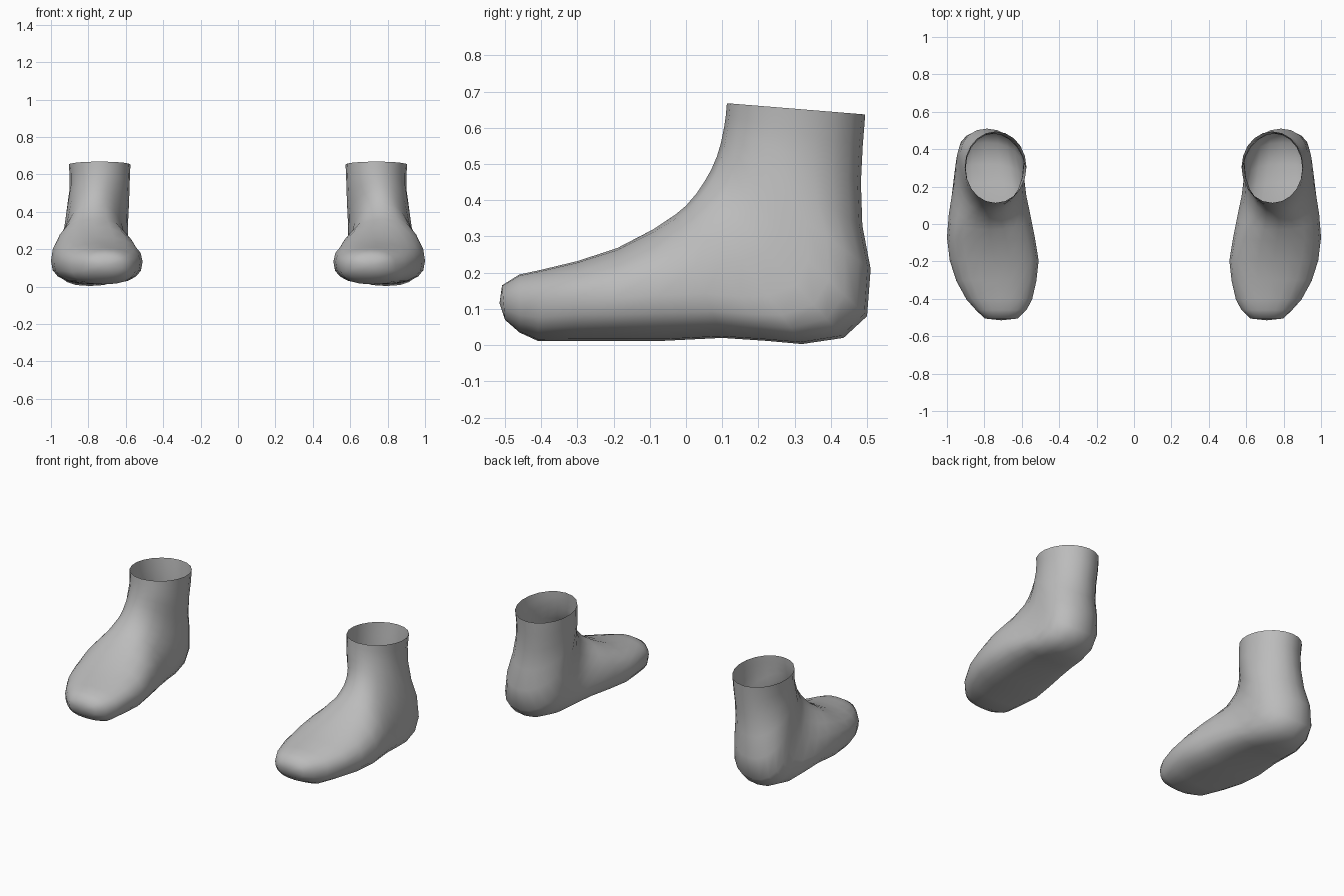
import bpy, bmesh, math

cube = bpy.data.objects.get("Cube")
if cube:
    bpy.data.objects.remove(cube, do_unlink=True)

grey = bpy.data.materials.new("plain grey")
grey.use_nodes = True
COLOUR = (0.5, 0.5, 0.5, 1)
grey.diffuse_color = COLOUR
grey.node_tree.nodes["Principled BSDF"].inputs["Base Color"].default_value = COLOUR

SIDES = 20
TOE_TIP = (0.71, -0.515, 0.115)

# Cross-sections fanned from the toe, round the heel, up to the ankle opening:
# upper y, z | sole or heel y, z | inner x, outer x | height of widest point | rear skew
SECTIONS = [
    (-.508, .165, -.50, .07, .62, .80, .5, 0),
    (-.46, .195, -.46, .035, .575, .845, .5, 0),
    (-.40, .208, -.41, .012, .545, .895, .55, 0),
    (-.30, .232, -.31, .012, .522, .95, .55, 0),
    (-.19, .268, -.20, .012, .51, .985, .47, 0),
    (-.09, .32, -.06, .012, .53, 1.0, .41, 0),
    (-.03, .36, .10, .02, .555, .99, .36, 0),
    (.00, .385, .22, .012, .575, .975, .33, .01),
    (.03, .42, .32, .003, .585, .96, .32, .02),
    (.05, .45, .435, .02, .59, .947, .34, .025),
    (.07, .485, .50, .08, .59, .937, .38, .03),
    (.085, .52, .51, .21, .588, .925, .42, .03),
    (.097, .56, .487, .33, .583, .912, .47, .02),
    (.105, .60, .483, .45, .58, .90, .5, .01),
    (.11, .635, .488, .55, .578, .90, .5, 0),
    (.113, .668, .495, .637, .575, .905, .5, 0),
]


def power(value, p):
    return math.copysign(abs(value) ** p, value)


def ring_points(section, roundness):
    """Closed outline lying between the upper point and the sole point."""
    uy, uz, sy, sz, inner, outer, widest, skew = section
    for i in range(SIDES):
        a = 2 * math.pi * i / SIDES
        s, c = math.sin(a), math.cos(a)
        p = roundness if s < 0 else 0.5 + roundness / 2
        s, c = power(s, p), power(c, p)
        v = widest + s * ((1 - widest) if s > 0 else widest)
        x = (inner + outer) / 2 + c * (outer - inner) / 2 + skew * max(0, -s)
        yield x, sy + (uy - sy) * v, sz + (uz - sz) * v


def make_foot(name, side):
    bm = bmesh.new()
    rings = []
    for i, section in enumerate(SECTIONS):
        # squarer across the sole, round at the ankle
        roundness = 0.78 if i < 9 else min(1, 0.78 + 0.06 * (i - 8))
        rings.append([bm.verts.new((side * x, y, z))
                      for x, y, z in ring_points(section, roundness)])
    tip = bm.verts.new((side * TOE_TIP[0], TOE_TIP[1], TOE_TIP[2]))
    for j in range(SIDES):
        k = (j + 1) % SIDES
        bm.faces.new((tip, rings[0][j], rings[0][k]))
        for low, high in zip(rings, rings[1:]):
            bm.faces.new((low[j], high[j], high[k], low[k]))
    bmesh.ops.recalc_face_normals(bm, faces=bm.faces)
    for face in bm.faces:
        face.smooth = True
    mesh = bpy.data.meshes.new(name)
    bm.to_mesh(mesh)
    bm.free()
    mesh.materials.append(grey)
    bpy.context.collection.objects.link(bpy.data.objects.new(name, mesh))


make_foot("left_foot", 1)
make_foot("right_foot", -1)
